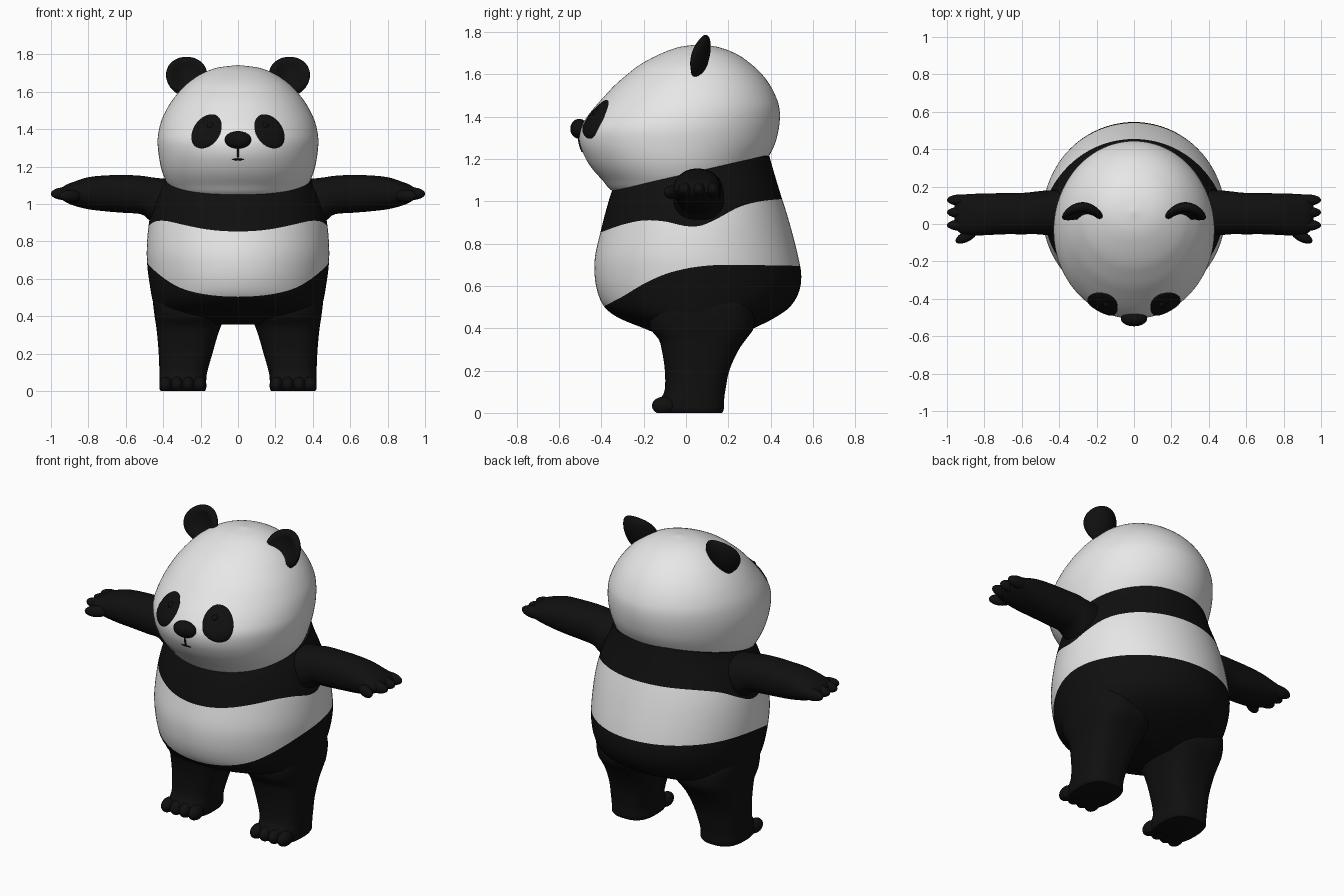
import bpy, bmesh, math
from mathutils import Matrix, Vector

if "Cube" in bpy.data.objects:
    bpy.data.objects.remove(bpy.data.objects["Cube"])


def material(name, c):
    m = bpy.data.materials.new(name)
    m.diffuse_color = (c, c, c, 1)
    m.use_nodes = True
    m.node_tree.nodes["Principled BSDF"].inputs["Base Color"].default_value = m.diffuse_color
    return m


BLACK = material("black fur", 0.005)
WHITE = material("white fur", 0.8)
N = 96


def sample(rows, t):
    """Smooth interpolation of a table whose first column is the key."""
    t = min(max(t, rows[0][0]), rows[-1][0])
    i = 0
    while i < len(rows) - 2 and t > rows[i + 1][0]:
        i += 1

    def slope(k, c):
        a, b = rows[max(k - 1, 0)], rows[min(k + 1, len(rows) - 1)]
        return (b[c] - a[c]) / (b[0] - a[0])
    p, q = rows[i], rows[i + 1]
    h = q[0] - p[0]
    u = (t - p[0]) / h
    return [(2*u**3 - 3*u*u + 1) * p[c] + (u**3 - 2*u*u + u) * h * slope(i, c)
            + (3*u*u - 2*u**3) * q[c] + (u**3 - u*u) * h * slope(i + 1, c)
            for c in range(1, len(p))]


def section(rows, t, ang, power=2.0):
    """Point on a rounded section with limits a0, a1, b0, b1 at key t."""
    a0, a1, b0, b1 = sample(rows, t)

    def f(v):
        return math.copysign(abs(v) ** (2 / power), v)
    return ((a0 + a1) / 2 + (a1 - a0) / 2 * f(math.cos(ang)),
            (b0 + b1) / 2 + (b1 - b0) / 2 * f(math.sin(ang)))


def finish(name, bm, mats):
    bmesh.ops.recalc_face_normals(bm, faces=bm.faces)
    me = bpy.data.meshes.new(name)
    bm.to_mesh(me)
    bm.free()
    for m in mats:
        me.materials.append(m)
    ob = bpy.data.objects.new(name, me)
    bpy.context.collection.objects.link(ob)
    return ob


def skin(name, rings, mats, bands=None):
    """Bridge rings of points; bands gives the material of each strip."""
    bm = bmesh.new()
    vs = [[bm.verts.new(p) for p in r] for r in rings]
    n = len(vs[0])
    for k in range(len(vs) - 1):
        for i in range(n):
            j = (i + 1) % n
            f = bm.faces.new((vs[k][i], vs[k][j], vs[k + 1][j], vs[k + 1][i]))
            f.material_index = bands[k] if bands else 0
    bm.faces.new(vs[0])
    bm.faces.new(vs[-1])
    return finish(name, bm, mats)


def ellipsoid(name, centre, radii, rot=None, bend=0.0, floor=False):
    bm = bmesh.new()
    bmesh.ops.create_uvsphere(bm, u_segments=32, v_segments=20, radius=1)
    for v in bm.verts:
        v.co = Vector(v.co[i] * radii[i] for i in range(3))
        r2 = (v.co.x / radii[0]) ** 2
        v.co.y -= bend * r2
        if bend and v.co.y < 0:   # hollow on the front side
            d2 = r2 + (v.co.z / radii[2]) ** 2
            v.co.y += 0.035 * max(0, 1 - d2 / 0.6)
        v.co = (rot or Matrix.Identity(3)) @ v.co + Vector(centre)
        if floor:
            v.co.z = max(v.co.z, 0)
    return finish(name, bm, [BLACK])


def spread(a, b, n):
    """Values from a to b, closely spaced at both ends."""
    return [a + (b - a) * (0.5 - 0.5 * math.cos(math.pi * i / n)) for i in range(n + 1)]


ANG = [2 * math.pi * i / N for i in range(N)]

# Head: z, x limits, y limits
head = [(z, -w, w, f, b) for z, f, b, w in (
    (0.98, -0.15, 0.10, 0.10), (1.00, -0.25, 0.19, 0.24), (1.05, -0.35, 0.26, 0.33),
    (1.10, -0.395, 0.315, 0.372), (1.15, -0.44, 0.355, 0.397), (1.20, -0.473, 0.385, 0.413),
    (1.27, -0.502, 0.42, 0.425), (1.34, -0.503, 0.438, 0.43), (1.40, -0.468, 0.444, 0.422),
    (1.45, -0.428, 0.44, 0.408), (1.50, -0.383, 0.423, 0.385), (1.55, -0.336, 0.397, 0.355),
    (1.60, -0.278, 0.36, 0.315), (1.65, -0.212, 0.307, 0.264), (1.70, -0.115, 0.233, 0.188),
    (1.73, -0.03, 0.15, 0.105), (1.742, 0.055, 0.075, 0.01))]
skin("head", [[(*section(head, z, a), z) for a in ANG]
              for z in spread(0.98, 1.742, 64)], [WHITE])

# Body: z, x limits, y limits, with colour borders as heights along y
body = [(z, -w, w, f, b) for z, f, b, w in (
    (0.355, -0.08, 0.2, 0.28), (0.38, -0.15, 0.27, 0.37), (0.40, -0.2, 0.32, 0.41),
    (0.45, -0.32, 0.42, 0.445), (0.50, -0.385, 0.49, 0.46), (0.57, -0.418, 0.533, 0.472),
    (0.65, -0.432, 0.545, 0.483), (0.74, -0.43, 0.53, 0.488), (0.86, -0.403, 0.5, 0.481),
    (0.95, -0.38, 0.474, 0.466), (1.05, -0.35, 0.442, 0.435), (1.13, -0.315, 0.418, 0.395),
    (1.22, -0.27, 0.392, 0.365))]
hip = [(-0.39, 0.503), (-0.3, 0.55), (-0.2, 0.61), (-0.1, 0.655), (0, 0.682),
       (0.1, 0.696), (0.2, 0.70), (0.54, 0.695)]
chest = [(-0.405, 0.853), (-0.3, 0.89), (-0.2, 0.91), (-0.1, 0.905), (0, 0.883),
         (0.07, 0.885), (0.15, 0.92), (0.25, 0.973), (0.35, 1.0), (0.46, 1.012)]
neck = [(-0.4, 1.038), (0.4, 1.222)]


def border(rows, ang):
    z = 0.8
    for _ in range(12):
        z = 0.5 * z + 0.5 * sample(rows, section(body, z, ang)[1])[0]
    return z


levels = [(0.355, border(hip, a), border(chest, a), border(neck, a)) for a in ANG]
rings, bands = [], []
for part, (count, mat) in enumerate(((28, 0), (14, 1), (14, 0))):
    for k in range(count + (part == 2)):
        u = k / count
        zs = [lv[part] + (lv[part + 1] - lv[part]) * (u ** 1.5 if part == 0 else u)
              for lv in levels]
        rings.append([(*section(body, z, a), z) for z, a in zip(zs, ANG)])
        bands.append(mat)
skin("body", rings, [BLACK, WHITE], bands)

# Limb tables: leg z, x, x, y, y and arm x, y, y, z, z
leg = [(0, 0.178, 0.412, -0.12, 0.17), (0.012, 0.17, 0.42, -0.13, 0.178),
       (0.06, 0.17, 0.42, -0.125, 0.18), (0.10, 0.165, 0.42, -0.102, 0.185),
       (0.20, 0.137, 0.424, -0.10, 0.205), (0.30, 0.108, 0.432, -0.115, 0.25),
       (0.35, 0.09, 0.438, -0.13, 0.285), (0.40, 0.07, 0.446, -0.17, 0.32),
       (0.50, 0.06, 0.455, -0.17, 0.32), (0.58, 0.06, 0.44, -0.12, 0.28)]
arm = [(0.34, -0.06, 0.18, 0.91, 1.13), (0.46, -0.06, 0.18, 0.905, 1.142),
       (0.51, -0.055, 0.175, 0.943, 1.15), (0.60, -0.055, 0.166, 0.952, 1.155),
       (0.70, -0.055, 0.165, 0.96, 1.153), (0.80, -0.06, 0.163, 0.972, 1.143),
       (0.88, -0.06, 0.16, 0.992, 1.118), (0.93, -0.05, 0.153, 1.015, 1.097),
       (0.96, -0.015, 0.13, 1.04, 1.07)]


def face_plate(name, cx, cz, rx, rz, tilt, height):
    """Thin oval plate that follows the front of the head."""
    ovals = []
    for r, lift in ((1, -0.012), (1, 0.003), (0.93, 0.007), (0.75, 0.009),
                    (0.5, 0.0095), (0.25, 0.01), (0.02, 0.01)):
        oval = []
        for i in range(48):
            a = 2 * math.pi * i / 48
            u, v = rx * r * math.cos(a), rz * r * math.sin(a)
            x = cx + u * math.cos(tilt) - v * math.sin(tilt)
            z = cz + u * math.sin(tilt) + v * math.cos(tilt)
            oval.append((x, head_front(x, z) - lift * height, z))
        ovals.append(oval)
    return skin(name, ovals, [BLACK])


def head_front(x, z):
    _, w, f, b = sample(head, z)
    return (f + b) / 2 - (b - f) / 2 * math.sqrt(max(0, 1 - (x / w) ** 2))


for s, side in ((-1, "right"), (1, "left")):
    # Legs and toes
    skin(side + "_leg", [[(s * p[0], p[1], z) for p in (section(leg, z, a, 2.7) for a in ANG)]
                         for z in [0, 0.004, 0.012] + [0.03 + 0.02 * i for i in range(28)]], [BLACK])
    for i in range(4):
        ellipsoid(f"{side}_toe_{i + 1}", (s * (0.206 + 0.06 * i), -0.105, 0.034),
                  (0.035, 0.056, 0.042), floor=True)
    # Arms, fingers and thumb
    skin(side + "_arm", [[(s * x, *section(arm, x, a, 2.2)) for a in ANG]
                         for x in [0.34 + 0.02 * i for i in range(32)]], [BLACK])
    for i, y in enumerate((0.128, 0.062, -0.006)):
        ellipsoid(f"{side}_finger_{i + 1}", (s * 0.92, y, 1.055), (0.08, 0.031, 0.035))
    ellipsoid(side + "_thumb", (s * 0.895, -0.065, 1.043), (0.065, 0.029, 0.032),
              Matrix.Rotation(-s * 0.5, 3, 'Z'))
    # Ears, cupped towards the front and leaning back
    ellipsoid(side + "_ear", (s * 0.275, 0.07, 1.682), (0.11, 0.04, 0.108),
              Matrix.Rotation(-0.25, 3, 'X'), bend=0.035)
    # Eye patches and eyes
    face_plate(side + "_eye_patch", s * 0.168, 1.388, 0.07, 0.1, s * 0.61, 1)
    ellipsoid(side + "_eye", (s * 0.145, head_front(0.145, 1.417) + 0.004, 1.417),
              (0.02, 0.02, 0.02))

# Nose and mouth
ellipsoid("nose", (0, -0.505, 1.343), (0.071, 0.042, 0.047))
face_plate("mouth_line", 0, 1.275, 0.005, 0.04, 0, 0.5)
face_plate("mouth", 0, 1.238, 0.032, 0.005, 0, 0.5)

# Smooth shading
for ob in bpy.context.scene.objects:
    ob.select_set(True)
    bpy.context.view_layer.objects.active = ob
bpy.ops.object.shade_smooth_by_angle(angle=math.radians(50))
